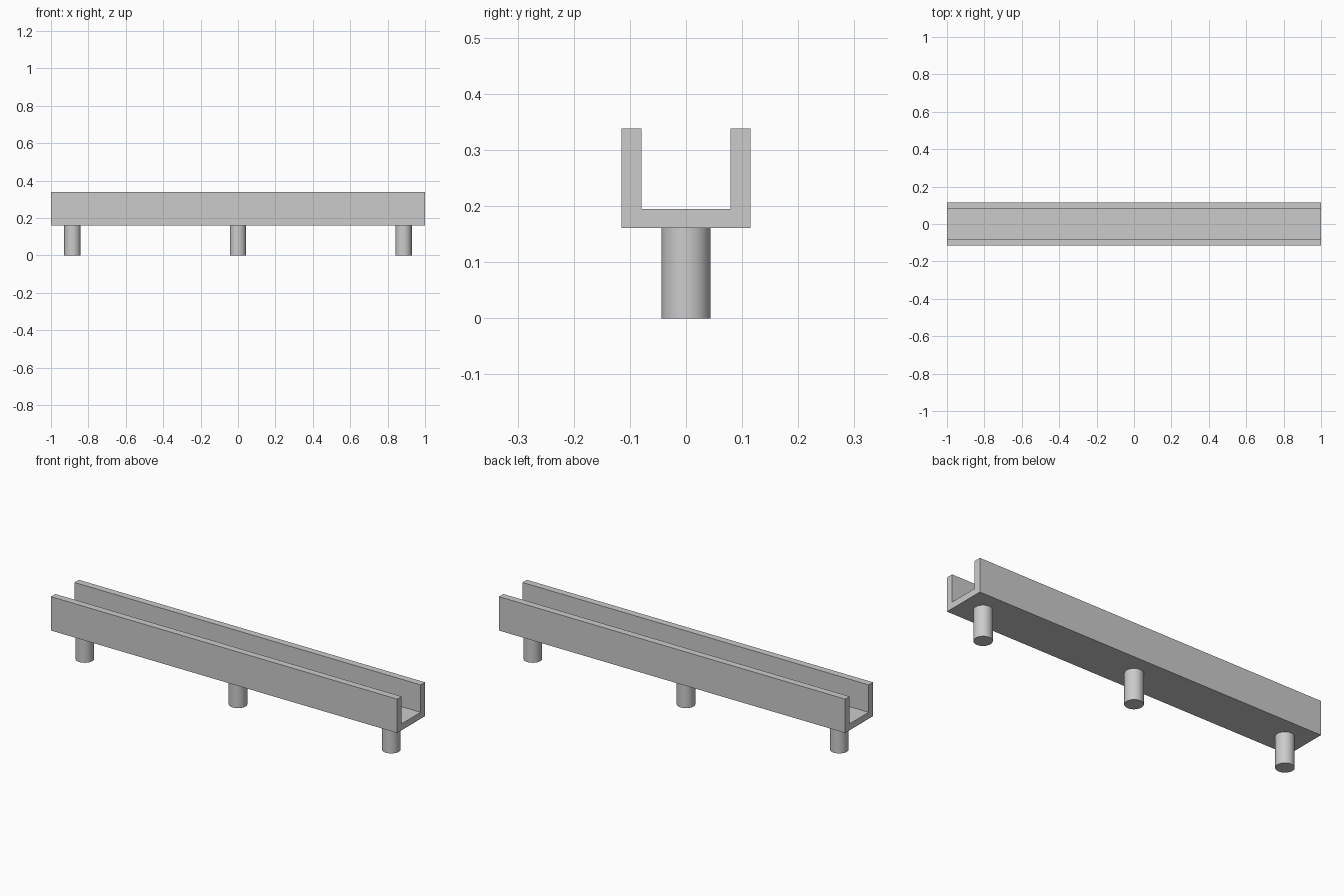
import bpy
import bmesh
import math

default = bpy.data.objects.get("Cube")
if default:
    bpy.data.objects.remove(default, do_unlink=True)

LENGTH = 2.0
HALF_WIDTH = 0.115      # outer half width of the channel
INNER = 0.079           # half width of the trough
BASE, FLOOR, TOP = 0.161, 0.195, 0.338
LEG_RADIUS, LEG_SPACING = 0.044, 0.885

grey = bpy.data.materials.new("light_grey")
grey.use_nodes = True
colour = (0.6, 0.6, 0.6, 1.0)
grey.diffuse_color = colour
grey.node_tree.nodes["Principled BSDF"].inputs["Base Color"].default_value = colour


# U-shaped channel: half profile, mirrored and extruded along x
def build_channel():
    half = [(HALF_WIDTH, BASE), (HALF_WIDTH, TOP), (INNER, TOP), (INNER, FLOOR)]
    profile = half + [(-y, z) for y, z in reversed(half)]
    bm = bmesh.new()
    end = bm.faces.new([bm.verts.new((-LENGTH / 2, y, z)) for y, z in profile])
    result = bmesh.ops.extrude_face_region(bm, geom=[end], use_keep_orig=True)
    moved = [v for v in result["geom"] if isinstance(v, bmesh.types.BMVert)]
    bmesh.ops.translate(bm, verts=moved, vec=(LENGTH, 0, 0))
    bmesh.ops.recalc_face_normals(bm, faces=bm.faces)
    mesh = bpy.data.meshes.new("channel")
    bm.to_mesh(mesh)
    bm.free()
    mesh.materials.append(grey)
    bpy.context.collection.objects.link(bpy.data.objects.new("channel", mesh))


# Round support leg under the channel
def build_leg(name, x):
    bpy.ops.mesh.primitive_cylinder_add(
        vertices=48, radius=LEG_RADIUS, depth=BASE, location=(x, 0, BASE / 2))
    leg = bpy.context.object
    leg.name = name
    leg.data.materials.append(grey)
    bpy.ops.object.shade_smooth_by_angle(angle=math.radians(30))


build_channel()
for name, side in (("right_leg", -1), ("middle_leg", 0), ("left_leg", 1)):
    build_leg(name, side * LEG_SPACING)
